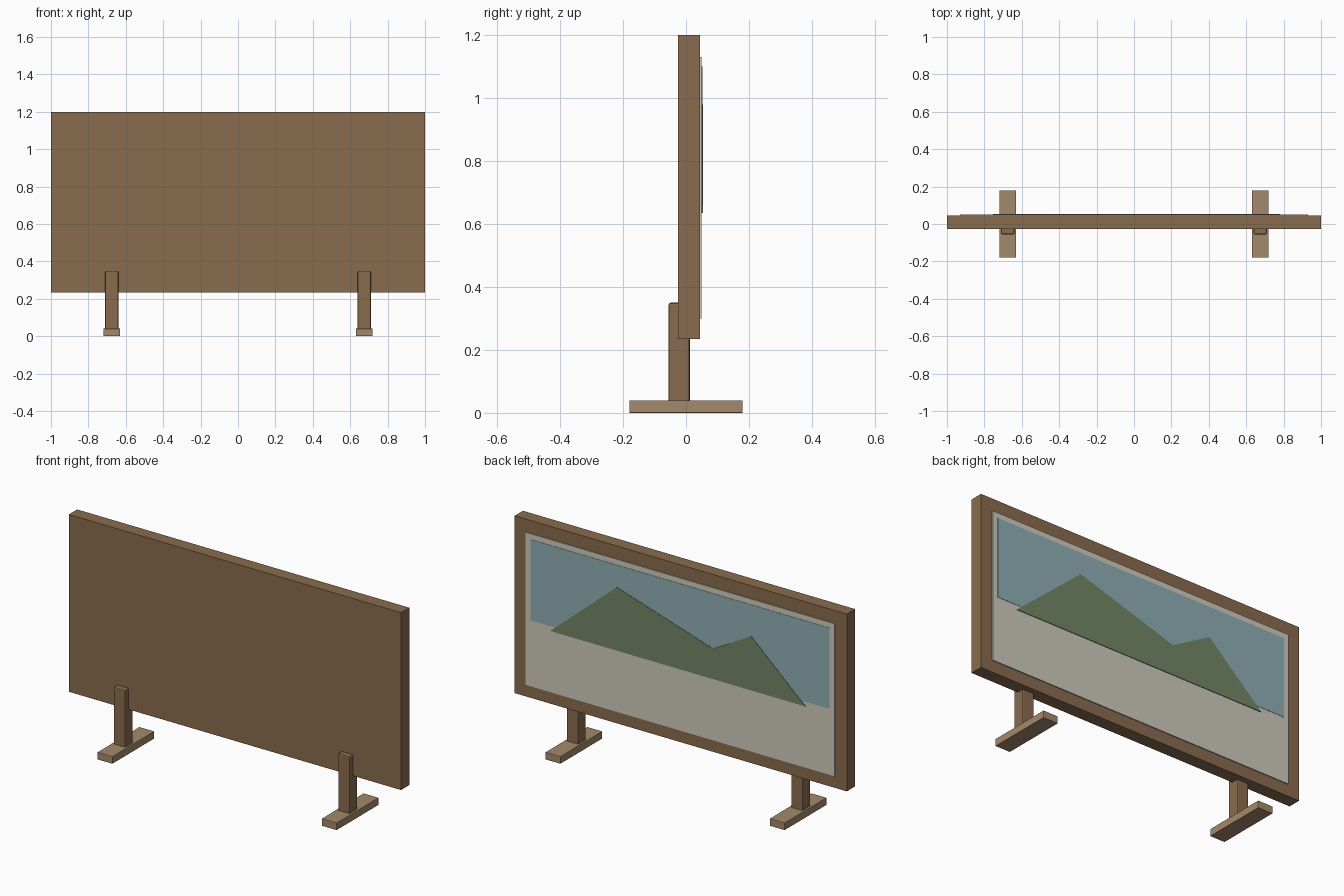
import bpy
import bmesh

cube = bpy.data.objects.get("Cube")
if cube:
    bpy.data.objects.remove(cube, do_unlink=True)


def material(name, rgb):
    mat = bpy.data.materials.new(name)
    mat.use_nodes = True
    mat.diffuse_color = (*rgb, 1)
    mat.node_tree.nodes["Principled BSDF"].inputs["Base Color"].default_value = (*rgb, 1)
    return mat


wood = material("brown wood", (0.25, 0.15, 0.075))
pale_wood = material("pale wood", (0.37, 0.25, 0.145))
paper = material("off white", (0.62, 0.6, 0.51))
sky_blue = material("dusty blue", (0.28, 0.43, 0.46))
hill_green = material("moss green", (0.17, 0.235, 0.13))


def plate(name, outline, y0, y1, mat, bevel=0):
    """Extrude an x-z outline from y0 to y1."""
    bm = bmesh.new()
    face = bm.faces.new([bm.verts.new((x, y0, z)) for x, z in outline])
    extruded = bmesh.ops.extrude_face_region(bm, geom=[face])["geom"]
    verts = [v for v in extruded if isinstance(v, bmesh.types.BMVert)]
    bmesh.ops.translate(bm, verts=verts, vec=(0, y1 - y0, 0))
    bmesh.ops.recalc_face_normals(bm, faces=bm.faces)
    mesh = bpy.data.meshes.new(name)
    bm.to_mesh(mesh)
    bm.free()
    mesh.materials.append(mat)
    obj = bpy.data.objects.new(name, mesh)
    bpy.context.collection.objects.link(obj)
    if bevel:
        mod = obj.modifiers.new("soft edges", "BEVEL")
        mod.width = bevel
        mod.segments = 2
    return obj


def box(name, x, y, z, mat, bevel=0):
    outline = [(x[0], z[0]), (x[1], z[0]), (x[1], z[1]), (x[0], z[1])]
    return plate(name, outline, y[0], y[1], mat, bevel)


# Board and the picture layers on its back
box("board", (-1, 1), (-0.026, 0.045), (0.235, 1.2), wood)
box("picture_panel", (-0.93, 0.93), (0.044, 0.05), (0.30, 1.13), paper)
box("sky", (-0.90, 0.90), (0.049, 0.0517), (0.66, 1.10), sky_blue)
hills = [(0.78, 0.635), (0.38, 0.98), (-0.2, 0.80), (-0.43, 0.93), (-0.755, 0.635)]
plate("hills", hills, 0.049, 0.0535, hill_green)

# Posts and feet
for side, cx in (("left", 0.675), ("right", -0.675)):
    box(side + "_post", (cx - 0.035, cx + 0.035), (-0.055, 0.012), (0.03, 0.35), wood, 0.006)
    box(side + "_foot", (cx - 0.045, cx + 0.045), (-0.18, 0.18), (0, 0.04), pale_wood, 0.002)
